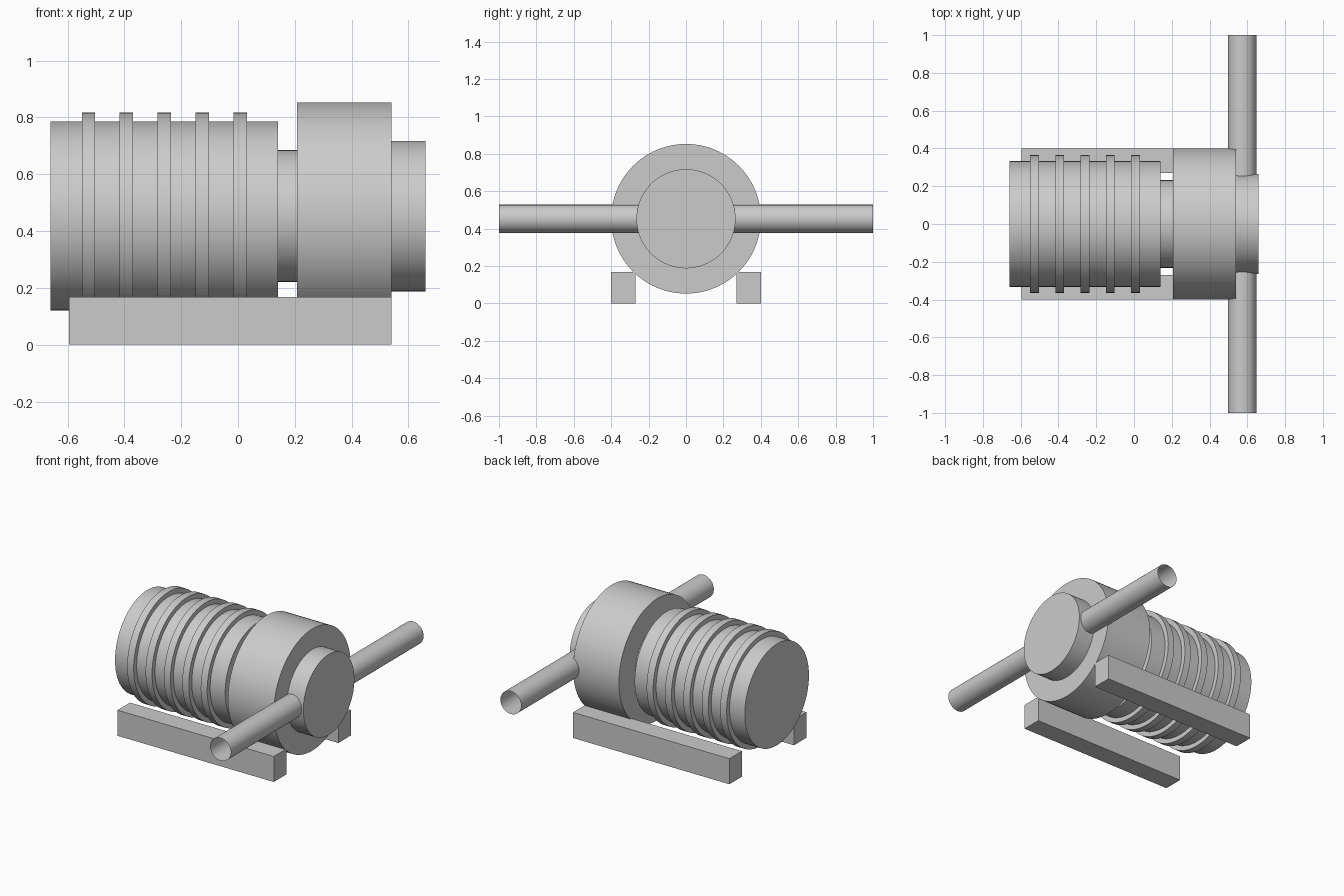
import bpy
import bmesh
from math import radians
from mathutils import Matrix, Vector

cube = bpy.data.objects.get("Cube")
if cube:
    bpy.data.objects.remove(cube)

AXIS_Z = 0.453

grey = bpy.data.materials.new("plain grey")
grey.use_nodes = True
grey.diffuse_color = (0.6, 0.6, 0.6, 1)
grey.node_tree.nodes["Principled BSDF"].inputs["Base Color"].default_value = grey.diffuse_color


def finish(name, bm):
    mesh = bpy.data.meshes.new(name)
    bm.to_mesh(mesh)
    bm.free()
    mesh.materials.append(grey)
    obj = bpy.data.objects.new(name, mesh)
    bpy.context.collection.objects.link(obj)
    bpy.ops.object.select_all(action="DESELECT")
    obj.select_set(True)
    bpy.context.view_layer.objects.active = obj
    bpy.ops.object.shade_smooth_by_angle(angle=radians(30))
    return obj


def cylinder(name, start, end, radius, capped=True):
    """Round bar between two points; without caps it is an open tube."""
    start, end = Vector(start), Vector(end)
    bm = bmesh.new()
    turn = (end - start).to_track_quat("Z", "Y").to_matrix().to_4x4()
    bmesh.ops.create_cone(bm, cap_ends=capped, segments=96, radius1=radius, radius2=radius,
                          depth=(end - start).length,
                          matrix=Matrix.Translation((start + end) / 2) @ turn)
    return finish(name, bm)


def drum(name, x0, x1, radius):
    return cylinder(name, (x0, 0, AXIS_Z), (x1, 0, AXIS_Z), radius)


def box(name, low, high):
    low, high = Vector(low), Vector(high)
    bm = bmesh.new()
    bmesh.ops.create_cube(bm, size=1, matrix=Matrix.Translation((low + high) / 2)
                          @ Matrix.Diagonal((*(high - low), 1)))
    return finish(name, bm)


# Turned parts along the main axis
drum("motor_body", -0.66, 0.14, 0.333)
drum("neck", 0.13, 0.215, 0.232)
drum("pump_housing", 0.207, 0.54, 0.4)
drum("end_hub", 0.53, 0.66, 0.265)

# Cooling ribs
for i in range(5):
    x = -0.55 + i * 0.1335
    drum(f"cooling_rib_{i + 1}", x, x + 0.047, 0.364)

# Open side pipes and base rails
for side, label in ((-1, "front"), (1, "back")):
    cylinder(f"{label}_pipe", (0.573, 0, AXIS_Z), (0.573, side, AXIS_Z), 0.075, capped=False)
    y0, y1 = sorted((side * 0.27, side * 0.4))
    box(f"{label}_rail", (-0.595, y0, 0), (0.54, y1, 0.168))
